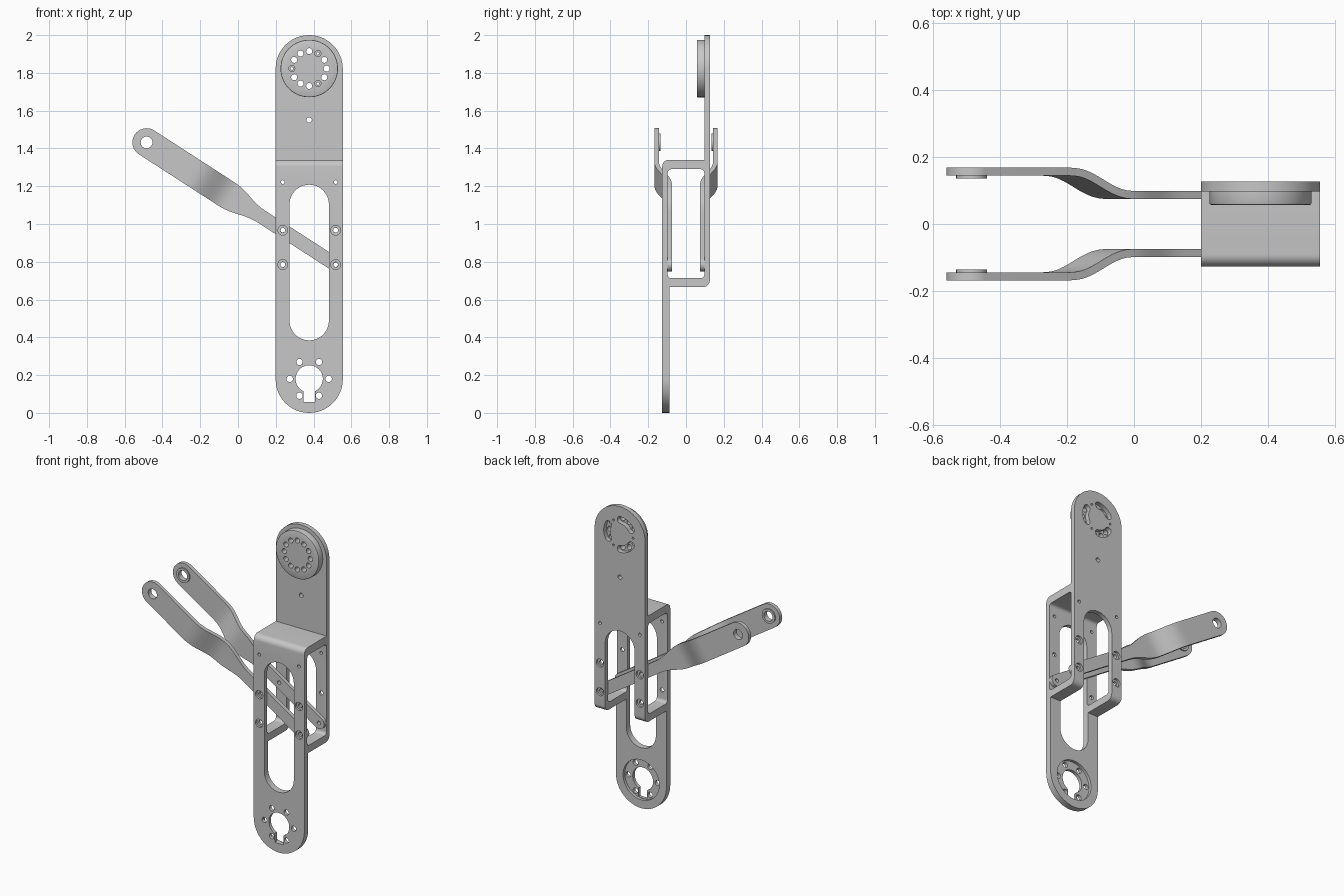
import bpy
import bmesh
from math import pi, sin, cos, sqrt, atan2, radians
from mathutils import Vector

cube = bpy.data.objects.get("Cube")
if cube:
    bpy.data.objects.remove(cube)

grey = bpy.data.materials.new("machined grey")
grey.use_nodes = True
colour = (0.57, 0.57, 0.57, 1)
grey.diffuse_color = colour
grey.node_tree.nodes["Principled BSDF"].inputs["Base Color"].default_value = colour

CX, HALF = 0.377, 0.178          # bracket centre line and half width
FACE, WALL = 0.126, 0.097        # outer and inner faces of the bracket walls
DISC_Z, HUB_Z = 1.823, 0.18


def arc(x, z, r, a0, a1, n=24):
    return [(x + r * cos(radians(a0 + (a1 - a0) * i / n)),
             z + r * sin(radians(a0 + (a1 - a0) * i / n))) for i in range(n + 1)]


def circle(x, z, r, n=32):
    return arc(x, z, r, 0, 360, n)[:-1]


def stadium(x, z0, z1, r):
    return arc(x, z1 - r, r, 0, 180) + arc(x, z0 + r, r, 180, 360)


def finish(bm, name):
    bmesh.ops.remove_doubles(bm, verts=bm.verts, dist=1e-5)
    bmesh.ops.recalc_face_normals(bm, faces=bm.faces)
    mesh = bpy.data.meshes.new(name)
    bm.to_mesh(mesh)
    bm.free()
    mesh.materials.append(grey)
    ob = bpy.data.objects.new(name, mesh)
    bpy.context.collection.objects.link(ob)
    return ob


def prism(name, outline, lo, hi, axis="y"):
    """Extrude an outline along y (points are x, z) or along x (points are y, z)."""
    bm = bmesh.new()
    place = (lambda p: (p[0], lo, p[1])) if axis == "y" else (lambda p: (lo, p[0], p[1]))
    face = bm.faces.new([bm.verts.new(place(p)) for p in outline])
    out = bmesh.ops.extrude_face_region(bm, geom=[face])
    move = Vector((0, hi - lo, 0)) if axis == "y" else Vector((hi - lo, 0, 0))
    bmesh.ops.translate(bm, vec=move, verts=[v for v in out["geom"]
                                            if isinstance(v, bmesh.types.BMVert)])
    return finish(bm, name)


def boolean(ob, outline, lo=-0.5, hi=0.5, mode="DIFFERENCE", axis="y"):
    cutter = prism("cutter", outline, lo, hi, axis)
    cutter.hide_render = True
    mod = ob.modifiers.new("cut", "BOOLEAN")
    mod.operation, mod.object, mod.solver = mode, cutter, "EXACT"
    bpy.context.view_layer.objects.active = ob
    bpy.ops.object.modifier_apply(modifier=mod.name)
    bpy.data.objects.remove(cutter)


def smooth(ob):
    bpy.ops.object.select_all(action="DESELECT")
    ob.select_set(True)
    bpy.context.view_layer.objects.active = ob
    bpy.ops.object.shade_smooth_by_angle(angle=radians(30))


# Bracket: side profile of two walls joined by two webs, with filleted corners
r, R = 0.02, 0.035
profile = [(-FACE, 0), (-0.087, 0), (-0.087, 0.666)]
profile += arc(FACE - R, 0.666 + R, R, -90, 0, 8)
profile += [(FACE, 2), (WALL, 2), (WALL, 1.34)]
profile += arc(-FACE + R, 1.34 - R, R, 90, 180, 8)
bracket = prism("bracket", profile, CX - HALF, CX + HALF, "x")
boolean(bracket, stadium(CX, 0, 2, HALF), mode="INTERSECT")

# Window between the walls, open at both sides
window = []
for y, z, a in ((WALL - r, 1.29 - r, 0), (-WALL + r, 1.29 - r, 90),
                (-WALL + r, 0.713 + r, 180), (WALL - r, 0.713 + r, 270)):
    window += arc(y, z, r, a, a + 90, 6)
boolean(bracket, window, 0, 1, axis="x")

# Long slot, hub hole with keyway and the hub recess
boolean(bracket, stadium(CX, 0.384, 1.208, 0.104))
boolean(bracket, circle(CX, HUB_Z, 0.127, 48), -0.105, 0)
boolean(bracket, arc(CX, HUB_Z, 0.072, -65, 245, 40) + [(CX - 0.03, 0.057), (CX + 0.03, 0.057)])
for k in range(6):
    a = k * pi / 3
    boolean(bracket, circle(CX + 0.103 * cos(a), HUB_Z + 0.103 * sin(a), 0.017, 20))

# Pivot holes with counterbores on both walls, and small screw holes
for x in (CX - 0.14, CX + 0.14):
    boolean(bracket, circle(x, 1.222, 0.01, 16))
    for z in (0.785, 0.967):
        boolean(bracket, circle(x, z, 0.013, 20))
        boolean(bracket, circle(x, z, 0.026, 24), -0.5, -FACE + 0.014)
        boolean(bracket, circle(x, z, 0.026, 24), FACE - 0.014, 0.5)
boolean(bracket, circle(CX, 1.551, 0.014, 20))

# Three curved slots behind the disc, with a screw hole between each pair
SPAN, MID, TIP = 28, 0.092, 0.022
for k in range(3):
    a = k * 120
    ends = [(CX + MID * cos(radians(a + s)), DISC_Z + MID * sin(radians(a + s)))
            for s in (SPAN, -SPAN)]
    slot = arc(CX, DISC_Z, MID + TIP, a - SPAN, a + SPAN)[:-1]
    slot += arc(*ends[0], TIP, a + SPAN, a + SPAN + 180, 10)[:-1]
    slot += arc(CX, DISC_Z, MID - TIP, a + SPAN, a - SPAN)[:-1]
    slot += arc(*ends[1], TIP, a - SPAN + 180, a - SPAN + 360, 10)[:-1]
    boolean(bracket, slot)
    b = radians(a + 60)
    boolean(bracket, circle(CX + MID * cos(b), DISC_Z + MID * sin(b), 0.007, 12))
smooth(bracket)

# Mounting disc with twelve holes and a softened rim
disc = prism("mounting_disc", circle(CX, DISC_Z, 0.152, 64), 0.057, WALL + 0.0005)
bm = bmesh.new()
bm.from_mesh(disc.data)
rim = [e for e in bm.edges if all(v.co.y < 0.06 for v in e.verts)]
bmesh.ops.bevel(bm, geom=rim, offset=0.005, segments=2, affect="EDGES", profile=0.5)
bm.to_mesh(disc.data)
bm.free()
for k in range(12):
    a = k * pi / 6
    boolean(disc, circle(CX + MID * cos(a), DISC_Z + MID * sin(a), 0.016, 20))
smooth(disc)

# Link arms: a strip that narrows and bends inward from eye to pivot
EYE, PIVOT = Vector((-0.484, 1.432)), Vector((CX + 0.14, 0.785))
LENGTH = (PIVOT - EYE).length
ALONG = (PIVOT - EYE).normalized()
ACROSS = Vector((-ALONG.y, ALONG.x))
WIDE, SLIM, THICK = 0.075, 0.037, 0.024


def ease(s, a, b):
    t = min(max((s - a) / (b - a), 0), 1)
    return t ** 3 * (t * (6 * t - 15) + 10)


def half_width(s):
    if s < 0:
        return sqrt(max(WIDE ** 2 - s * s, 1e-8))
    if s > LENGTH:
        return sqrt(max(SLIM ** 2 - (s - LENGTH) ** 2, 1e-8))
    return WIDE + (SLIM - WIDE) * ease(s, 0.49, 0.74)


def depth(s):
    return 0.156 + (0.0865 - 0.156) * ease(s, 0.29, 0.54)


def link_arm(name, side):
    stations = [-WIDE * cos(i * pi / 32) for i in range(16)] + [0]
    stations += [0.28 + i * 0.02 for i in range(24)]
    stations += [LENGTH + SLIM * sin(i * pi / 32) for i in range(17)]
    bm = bmesh.new()
    rings = []
    for s in stations:
        slope = atan2(depth(s + 0.001) - depth(s - 0.001), 0.002)
        ring = []
        for u, v in ((-1, -1), (1, -1), (1, 1), (-1, 1)):
            t = v * THICK / 2
            p = EYE + ALONG * (s - t * sin(slope)) + ACROSS * (u * half_width(s))
            ring.append(bm.verts.new((p.x, side * (depth(s) + t * cos(slope)), p.y)))
        rings.append(ring)
    for a, b in zip(rings, rings[1:]):
        for i in range(4):
            j = (i + 1) % 4
            bm.faces.new((a[i], a[j], b[j], b[i]))
    bm.faces.new(rings[0])
    bm.faces.new(rings[-1])
    arm = finish(bm, name)
    boolean(arm, circle(*EYE, 0.031))
    for x, z in (tuple(PIVOT), (CX - 0.14, 0.967)):
        boolean(arm, circle(x, z, 0.012, 20))
    smooth(arm)
    # Raised washer on the inner face of the eye
    lo, hi = sorted((side * 0.136, side * 0.1445))
    pad = prism(name + "_washer", circle(*EYE, 0.046), lo, hi)
    boolean(pad, circle(*EYE, 0.031))
    smooth(pad)


link_arm("front_link_arm", -1)
link_arm("rear_link_arm", 1)
